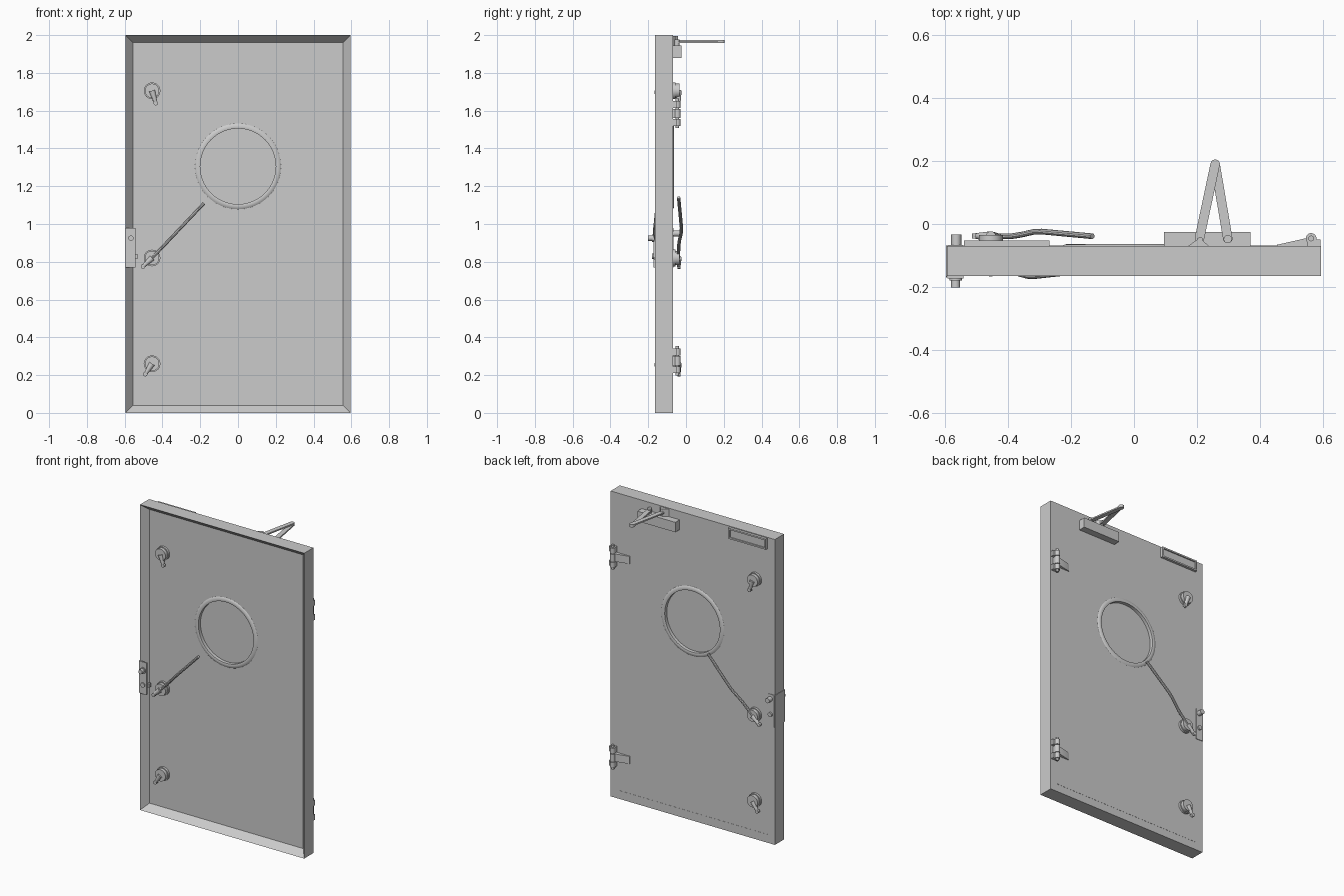
import bpy, bmesh, math
from mathutils import Vector, Matrix

if "Cube" in bpy.data.objects:
    bpy.data.objects.remove(bpy.data.objects["Cube"])

grey = bpy.data.materials.new("steel_grey")
grey.diffuse_color = (0.6, 0.6, 0.6, 1)
grey.use_nodes = True
grey.node_tree.nodes["Principled BSDF"].inputs["Base Color"].default_value = grey.diffuse_color

FRONT, BACK, PANEL = -0.165, -0.07, -0.12   # frame faces and recessed leaf face
HX = -0.455                                  # latch column


def finish(name, bm, smooth=False):
    bmesh.ops.recalc_face_normals(bm, faces=bm.faces)
    me = bpy.data.meshes.new(name)
    bm.to_mesh(me)
    bm.free()
    ob = bpy.data.objects.new(name, me)
    bpy.context.collection.objects.link(ob)
    me.materials.append(grey)
    if smooth:
        bpy.ops.object.select_all(action='DESELECT')
        ob.select_set(True)
        bpy.context.view_layer.objects.active = ob
        bpy.ops.object.shade_smooth_by_angle(angle=math.radians(35))
    return ob


def box_bm(lo, hi):
    bm = bmesh.new()
    bmesh.ops.create_cube(bm, size=1)
    for v in bm.verts:
        v.co = [(a + b) / 2 + c * (b - a) for a, b, c in zip(lo, hi, v.co)]
    return bm


def box(name, lo, hi):
    return finish(name, box_bm(lo, hi))


def rod(name, a, b, r, r2=None, seg=32):
    a, b = Vector(a), Vector(b)
    bm = bmesh.new()
    rot = (b - a).to_track_quat('Z', 'Y').to_matrix().to_4x4()
    bmesh.ops.create_cone(bm, cap_ends=True, segments=seg, radius1=r,
                          radius2=r if r2 is None else r2, depth=(b - a).length,
                          matrix=Matrix.Translation((a + b) / 2) @ rot)
    return finish(name, bm, True)


def prism(name, outline, z0, z1):
    bm = bmesh.new()
    face = bm.faces.new([bm.verts.new((x, y, z0)) for x, y in outline])
    out = bmesh.ops.extrude_face_region(bm, geom=[face])
    for v in out["geom"]:
        if isinstance(v, bmesh.types.BMVert):
            v.co.z = z1
    return finish(name, bm, True)


def lathe(name, profile, x, z, seg=64):
    # closed (radius, y) profile spun around a y-axis line
    bm = bmesh.new()
    rings = [[bm.verts.new((x + r * math.cos(i * math.tau / seg), y,
                            z + r * math.sin(i * math.tau / seg)))
              for i in range(seg)] for r, y in profile]
    for a, b in zip(rings, rings[1:] + rings[:1]):
        for i in range(seg):
            j = (i + 1) % seg
            bm.faces.new((a[i], a[j], b[j], b[i]))
    return finish(name, bm, True)


def tube(name, pts, r):
    cu = bpy.data.curves.new(name + "_path", 'CURVE')
    cu.dimensions = '3D'
    cu.bevel_depth = r
    cu.bevel_resolution = 3
    cu.use_fill_caps = True
    sp = cu.splines.new('POLY')
    sp.points.add(len(pts) - 1)
    for p, co in zip(sp.points, pts):
        p.co = (*co, 1)
    tmp = bpy.data.objects.new(name + "_tmp", cu)
    bpy.context.collection.objects.link(tmp)
    dg = bpy.context.evaluated_depsgraph_get()
    me = bpy.data.meshes.new_from_object(tmp.evaluated_get(dg))
    bpy.data.objects.remove(tmp)
    bm = bmesh.new()
    bm.from_mesh(me)
    return finish(name, bm, True)


# door slab: front face inset and pushed back to leave the frame
bm = box_bm((-0.595, FRONT, 0), (0.595, BACK, 2))
bm.faces.ensure_lookup_table()
front = min(bm.faces, key=lambda f: f.calc_center_median().y)
bmesh.ops.inset_region(bm, faces=[front], thickness=0.054)
for v in front.verts:
    v.co.y = PANEL
slab = finish("door_slab", bm)

# porthole opening
cutter = rod("porthole_cutter", (0, -0.3, 1.305), (0, 0.1, 1.305), 0.2, seg=64)
cutter.hide_render = True
mod = slab.modifiers.new("porthole", 'BOOLEAN')
mod.object, mod.operation, mod.solver = cutter, 'DIFFERENCE', 'EXACT'
bpy.context.view_layer.objects.active = slab
bpy.ops.object.modifier_apply(modifier=mod.name)
bpy.data.objects.remove(cutter)

# porthole pane and bevelled rims
rod("porthole_pane", (0, -0.103, 1.305), (0, -0.087, 1.305), 0.2, seg=64)
for side, y, d in (("front", PANEL, -1), ("back", BACK, 1)):
    lathe("porthole_rim_" + side,
          [(0.2, y - d * 0.015), (0.2, y + d * 0.005), (0.207, y + d * 0.007),
           (0.22, y + d * 0.005), (0.227, y), (0.227, y - d * 0.002)], 0, 1.305)

# latch hubs with short tails, on both faces
for row, z, tail in (("top", 1.705, (0.02, -0.065)), ("middle", 0.82, (-0.048, -0.045)),
                     ("bottom", 0.26, (-0.036, -0.055))):
    for side, y, d in (("front", PANEL, -1), ("back", BACK, 1)):
        n = row + "_latch_" + side
        lathe(n + "_collar", [(0.034, y), (0.034, y + d * 0.014),
                              (0.044, y + d * 0.014), (0.044, y)], HX, z, 32)
        rod(n + "_hub", (HX, y, z), (HX, y + d * 0.035, z), 0.038)
        end = (HX + tail[0], y + d * 0.032, z + tail[1])
        rod(n + "_tail", (HX, y + d * 0.03, z), end, 0.017, 0.009, 16)
        rod(n + "_tail_tip", (end[0], end[1] - 0.008, end[2]),
            (end[0], end[1] + 0.008, end[2]), 0.012, seg=16)

# cranked lever handles on the middle latch
for side, y, d, ex, ez in (("front", PANEL, -1, -0.18, 1.11), ("back", BACK, 1, -0.132, 1.14)):
    tube("lever_handle_" + side,
         [(HX + t * (ex - HX), y + d * h, 0.82 + t * (ez - 0.82))
          for t, h in ((0, 0.03), (0.2, 0.031), (0.3, 0.036), (0.42, 0.045),
                       (0.5, 0.046), (0.6, 0.043), (1, 0.031))], 0.009)

# lock plates, edge plate and knobs
box("lock_plate_front", (-0.592, -0.173, 0.77), (-0.542, FRONT, 0.98))
box("lock_plate_back", (-0.592, BACK, 0.77), (-0.545, -0.066, 0.98))
box("lock_edge_plate", (-0.598, -0.17, 0.77), (-0.594, -0.068, 0.98))
rod("lock_knob_base", (-0.567, FRONT, 0.925), (-0.567, -0.18, 0.925), 0.02)
rod("lock_knob_front", (-0.567, FRONT, 0.925), (-0.567, -0.202, 0.925), 0.014)
rod("lock_knob_back", (-0.565, BACK, 0.95), (-0.565, -0.033, 0.95), 0.016)
rod("key_cylinder_front", (-0.567, FRONT, 0.83), (-0.567, -0.18, 0.83), 0.015)
rod("key_cylinder_back", (-0.567, BACK, 0.85), (-0.567, -0.055, 0.85), 0.014)
box("lock_bolt", (-0.545, -0.16, 0.815), (-0.532, -0.14, 0.84))

# wedge hinges on the back
for row, z in (("top", 1.585), ("bottom", 0.275)):
    n = row + "_hinge"
    prism(n + "_strap", [(0.455, BACK), (0.455, -0.066), (0.552, -0.044),
                         (0.575, -0.05), (0.575, BACK)], z - 0.025, z + 0.025)
    rod(n + "_pin", (0.563, -0.046, z - 0.078), (0.563, -0.046, z + 0.08), 0.009, seg=24)
    for i, (a, b) in enumerate(((-0.065, -0.029), (-0.025, 0.025), (0.029, 0.065))):
        rod(f"{n}_knuckle_{i}", (0.563, -0.046, z + a), (0.563, -0.046, z + b), 0.017, seg=24)
        if i != 1:
            box(f"{n}_leaf_{i}", (0.55, BACK, z + a), (0.592, -0.05, z + b))

# closer body with folding arm
box("closer_body", (0.095, BACK, 1.88), (0.37, -0.025, 1.945))
rod("closer_spindle", (0.298, -0.048, 1.94), (0.298, -0.048, 1.976), 0.013)
prism("closer_arm_bracket", [(0.172, BACK), (0.2, -0.05), (0.215, -0.05), (0.238, BACK)],
      1.945, 1.995)
rod("closer_bracket_pin", (0.21, -0.052, 1.95), (0.21, -0.052, 1.995), 0.01)


def arm(name, a, b, z0, z1, r=0.015):
    a, b = Vector(a), Vector(b)
    t = math.atan2((b - a).y, (b - a).x)
    pts = []
    for c, start in ((b, t - math.pi / 2), (a, t + math.pi / 2)):
        pts += [(c.x + r * math.cos(start + i * math.pi / 8),
                 c.y + r * math.sin(start + i * math.pi / 8)) for i in range(9)]
    prism(name, pts, z0, z1)


arm("closer_arm_lower", (0.298, -0.046), (0.258, 0.19), 1.957, 1.966)
arm("closer_arm_upper", (0.208, -0.046), (0.258, 0.19), 1.966, 1.975)

# strike cover at the top of the back face: shallow tray
box("cover_plate", (-0.535, BACK, 1.93), (-0.27, -0.061, 1.99))
for i, (x0, z0, x1, z1) in enumerate(((-0.54, 1.985, -0.268, 1.995), (-0.54, 1.925, -0.268, 1.935),
                                      (-0.54, 1.935, -0.53, 1.985), (-0.278, 1.935, -0.268, 1.985))):
    box(f"cover_lip_{i}", (x0, BACK, z0), (x1, -0.053, z1))

# faint leaf edge on the back
box("leaf_back_sill", (-0.545, BACK - 0.002, 0.051), (0.54, BACK + 0.001, 0.055))
